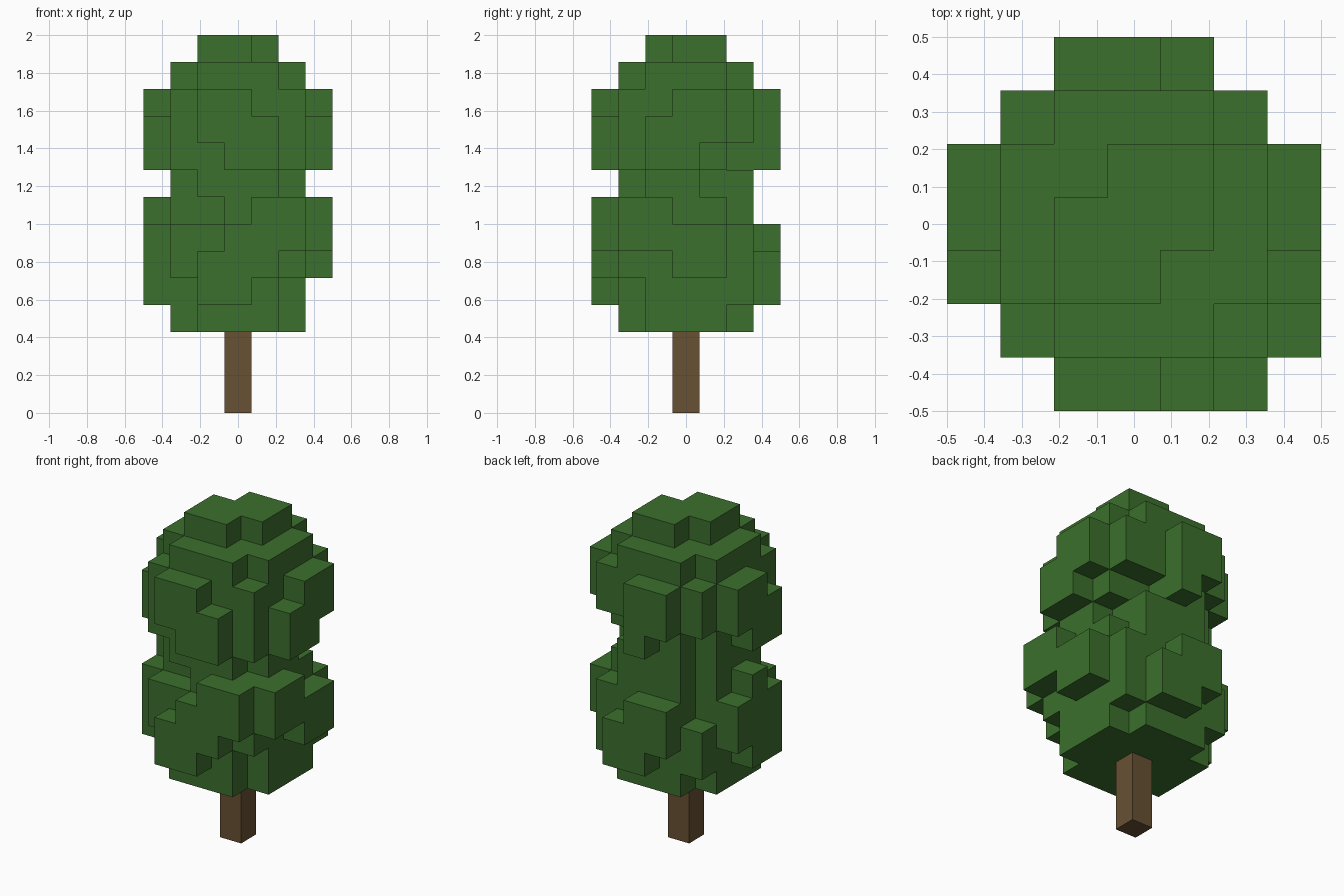
import bpy
import bmesh
from mathutils import Vector

CELL = 1 / 7

if "Cube" in bpy.data.objects:
    bpy.data.objects.remove(bpy.data.objects["Cube"], do_unlink=True)


def make_material(name, color):
    mat = bpy.data.materials.new(name)
    mat.use_nodes = True
    mat.diffuse_color = color
    bsdf = next(n for n in mat.node_tree.nodes if n.type == "BSDF_PRINCIPLED")
    bsdf.inputs["Base Color"].default_value = color
    bsdf.inputs["Roughness"].default_value = 0.9
    return mat


def make_blocks(name, cells, mat):
    """Outer skin of a set of grid cells, with flat areas merged."""
    bm = bmesh.new()
    corners = {}

    def corner(point):
        key = tuple(round(c * 2) for c in point)
        if key not in corners:
            corners[key] = bm.verts.new(Vector(point) * CELL)
        return corners[key]

    for cell in cells:
        middle = Vector(cell) + Vector((0, 0, 0.5))
        for axis in range(3):
            for sign in (-1, 1):
                step = Vector((0, 0, 0))
                step[axis] = sign
                if tuple(int(c) for c in Vector(cell) + step) in cells:
                    continue
                u, v = Vector((0, 0, 0)), Vector((0, 0, 0))
                u[(axis + 1) % 3] = 0.5
                v[(axis + 2) % 3] = 0.5 * sign
                center = middle + step / 2
                quad = (center - u - v, center + u - v, center + u + v, center - u + v)
                bm.faces.new([corner(p) for p in quad])
    bmesh.ops.dissolve_limit(bm, angle_limit=0.01, verts=bm.verts[:], edges=bm.edges[:])
    mesh = bpy.data.meshes.new(name)
    bm.to_mesh(mesh)
    bm.free()
    mesh.materials.append(mat)
    obj = bpy.data.objects.new(name, mesh)
    bpy.context.collection.objects.link(obj)
    return obj


leaf_green = make_material("leaf green", (0.045, 0.162, 0.026, 1))
bark_brown = make_material("bark brown", (0.136, 0.082, 0.033, 1))

# Crown core: square column without its corners
leaves = set()
for x in range(-2, 3):
    for y in range(-2, 3):
        if abs(x) + abs(y) < 4:
            leaves |= {(x, y, z) for z in range(3, 13)}


def column(x, y, *spans):
    for low, high in spans:
        leaves.update((x, y, z) for z in range(low, high + 1))


# Crown top
for x in range(-1, 2):
    for y in range(-1, 2):
        if x * y != -1:
            column(x, y, (13, 13))

# Diagonal corners of the two leaf balls
column(-2, -2, (9, 11), (5, 6))
column(2, -2, (9, 11), (5, 7))
column(2, 2, (10, 11), (4, 6))
column(-2, 2, (10, 11), (4, 5))

# Front bulges
column(-1, -3, (10, 11), (4, 5))
column(0, -3, (9, 11), (4, 6))
column(1, -3, (9, 10), (5, 7))
column(2, -3, (6, 7))

# Bulges on the +x side
column(3, -2, (6, 7))
column(3, -1, (9, 10), (6, 7))
column(3, 0, (9, 11), (5, 6))
column(3, 1, (10, 11), (5, 6))

# Back bulges
column(-1, 3, (10, 11), (5, 6))
column(0, 3, (9, 11), (4, 6))
column(1, 3, (4, 5))

# Bulges on the -x side
column(-3, -1, (9, 10), (4, 6))
column(-3, 0, (9, 11), (4, 7))
column(-3, 1, (10, 11), (5, 6))

# Hollows around the waist
leaves -= {(1, 2, 9), (2, 1, 8), (-1, -2, 7)}

make_blocks("leaf_crown", leaves, leaf_green)

# Trunk
make_blocks("trunk", {(0, 0, z) for z in range(3)}, bark_brown)
